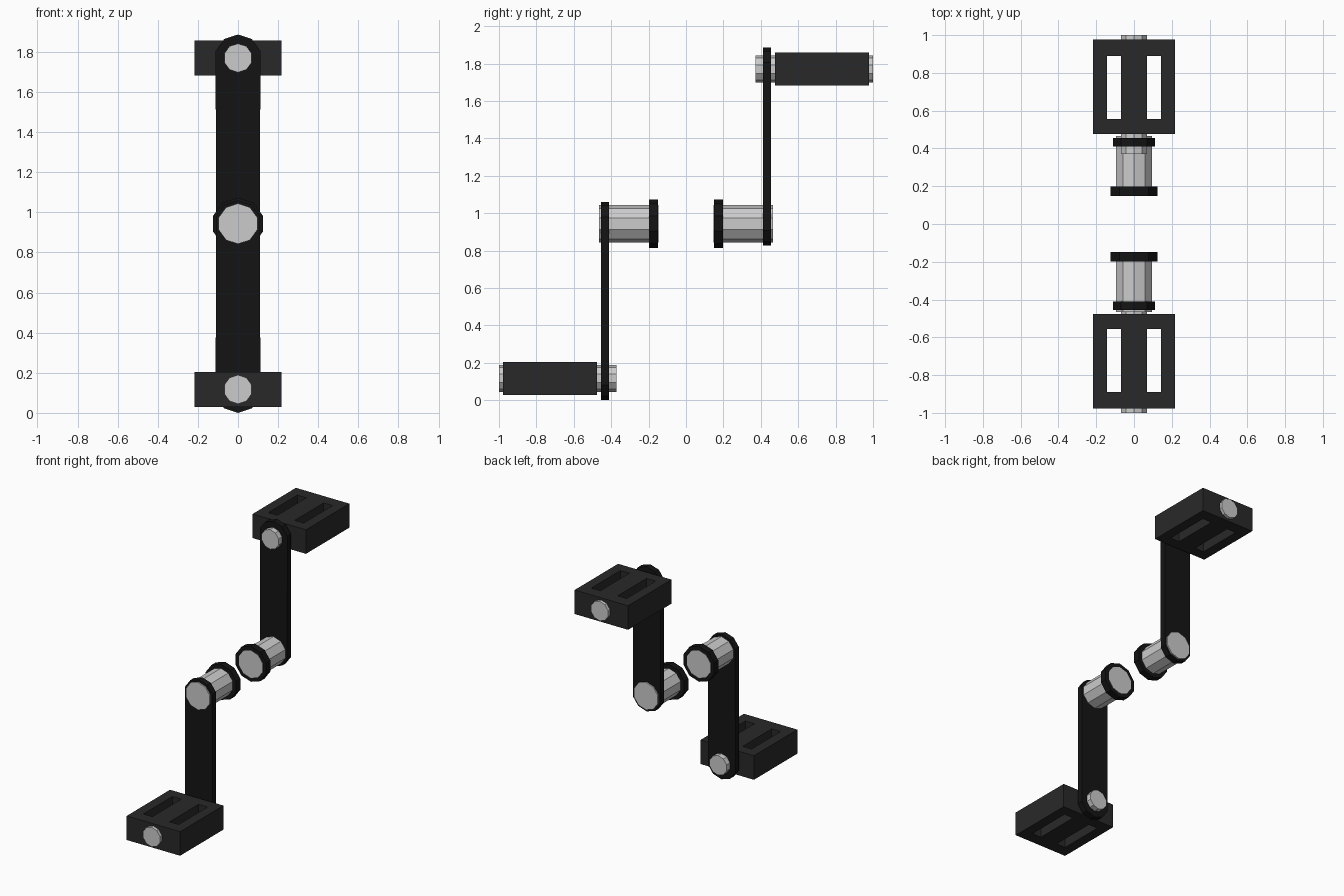
import bpy, bmesh
from math import sin, cos, pi
from mathutils import Matrix, Vector

if "Cube" in bpy.data.objects:
    bpy.data.objects.remove(bpy.data.objects["Cube"])

HEIGHT = 1.887
PEDAL_Z = 0.117          # lower pedal axle height
HUB_Z = HEIGHT / 2       # bottom bracket height
SIDES = 10
# Half turn about the hub line gives the opposite crank
HALF_TURN = Matrix.Translation((0, 0, HEIGHT)) @ Matrix.Rotation(pi, 4, 'X')


def material(name, value):
    m = bpy.data.materials.new(name)
    m.diffuse_color = (value, value, value, 1)
    m.use_nodes = True
    m.node_tree.nodes["Principled BSDF"].inputs["Base Color"].default_value = m.diffuse_color
    return m


crank_black = material("crank_black", 0.007)
pedal_black = material("pedal_black", 0.022)


def finish(name, bm, mat=None):
    """Make the front part and its half-turned twin at the back."""
    bmesh.ops.recalc_face_normals(bm, faces=bm.faces)
    mesh = bpy.data.meshes.new(name)
    bm.to_mesh(mesh)
    bm.free()
    if mat:
        mesh.materials.append(mat)
    for side, matrix in (("front", Matrix()), ("back", HALF_TURN)):
        ob = bpy.data.objects.new(f"{side}_{name}", mesh)
        ob.matrix_world = matrix
        bpy.context.collection.objects.link(ob)


def extrude(bm, faces, vector):
    """Give flat faces thickness along a vector."""
    new = bmesh.ops.extrude_face_region(bm, geom=faces, use_keep_orig=True)["geom"]
    bmesh.ops.translate(bm, vec=vector,
                        verts=[g for g in new if isinstance(g, bmesh.types.BMVert)])


def prism(name, outline, y0, y1, mat=None):
    """Extrude an x-z outline from y0 to y1."""
    bm = bmesh.new()
    face = bm.faces.new([bm.verts.new((x, y0, z)) for x, z in outline])
    extrude(bm, [face], Vector((0, y1 - y0, 0)))
    finish(name, bm, mat)


def polygon(radius, z):
    """Ten-sided outline with a corner pointing straight up."""
    return [(radius * sin(2 * pi * i / SIDES), z + radius * cos(2 * pi * i / SIDES))
            for i in range(SIDES)]


# Crank arm: straight bar with faceted round ends
top = [p for p in polygon(0.116, HUB_Z) if p[1] > HUB_Z]
bottom = [p for p in polygon(0.117, PEDAL_Z) if p[1] < PEDAL_Z]
top.sort(key=lambda p: p[0])
bottom.sort(key=lambda p: -p[0])
prism("crank_arm", top + bottom, -0.455, -0.411, crank_black)

# Hub spindle, its collar and the pedal axle
prism("hub_spindle", polygon(0.101, HUB_Z), -0.465, -0.147)
prism("hub_collar", polygon(0.13, HUB_Z), -0.198, -0.149, crank_black)
prism("pedal_axle", polygon(0.072, PEDAL_Z), -1.0, -0.371)

# Pedal block with two slots, from a grid with two cells left out
xs = (-0.216, -0.143, -0.07, 0.07, 0.143, 0.216)
ys = (-0.978, -0.89, -0.555, -0.477)
bm = bmesh.new()
grid = [[bm.verts.new((x, y, PEDAL_Z - 0.088)) for y in ys] for x in xs]
for i in range(5):
    for j in range(3):
        if not (j == 1 and i in (1, 3)):
            bm.faces.new((grid[i][j], grid[i + 1][j], grid[i + 1][j + 1], grid[i][j + 1]))
extrude(bm, bm.faces[:], Vector((0, 0, 0.176)))
finish("pedal", bm, pedal_black)
